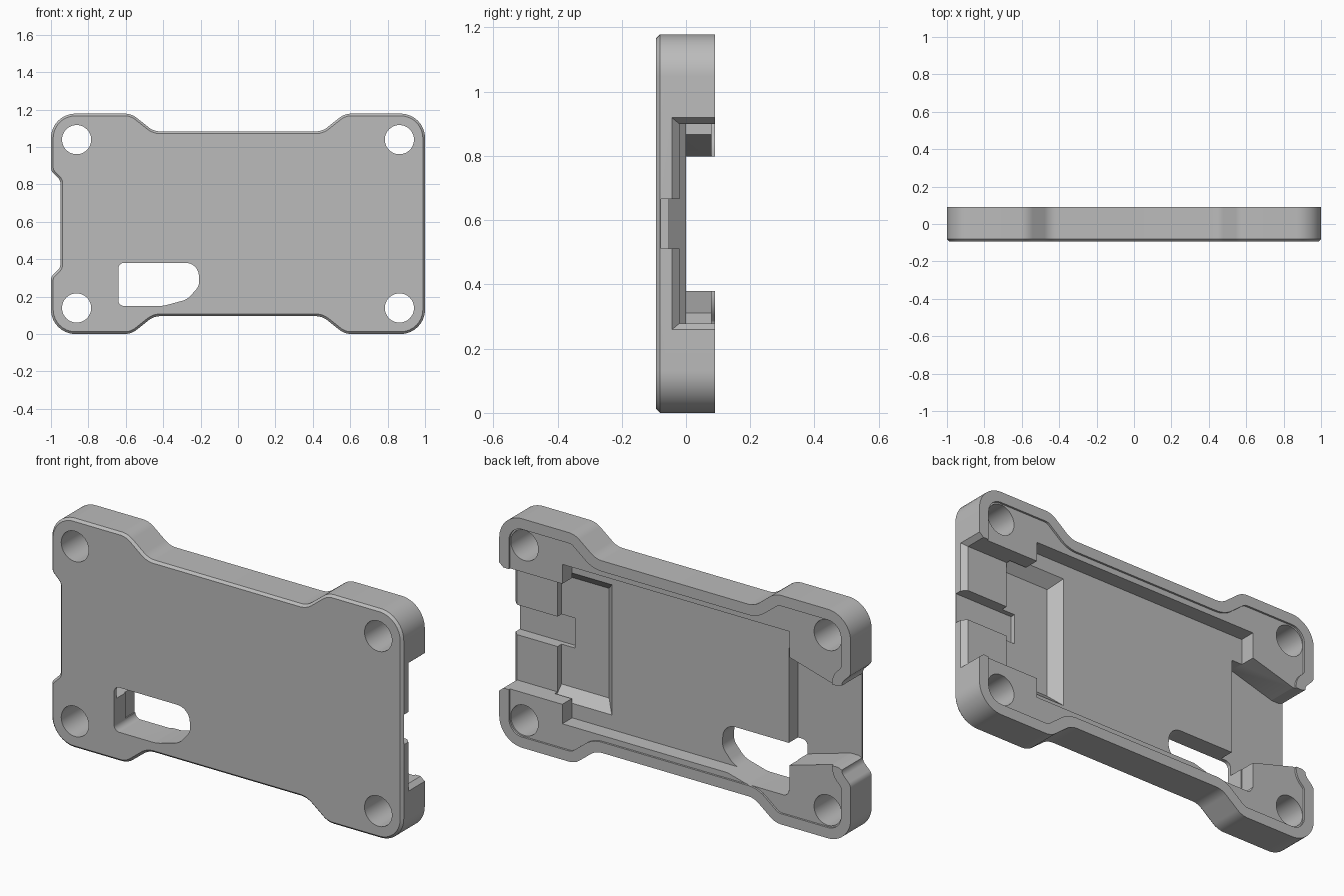
import bpy, bmesh, math
from mathutils import Vector

if "Cube" in bpy.data.objects:
    bpy.data.objects.remove(bpy.data.objects["Cube"], do_unlink=True)

MID = 0.589                     # height of the horizontal centre line
FRONT, BACK = -0.093, 0.09
OUT = 0.3                       # safely outside the body

grey = bpy.data.materials.new("plain grey")
grey.use_nodes = True
grey.diffuse_color = (0.5, 0.5, 0.5, 1)
grey.node_tree.nodes["Principled BSDF"].inputs["Base Color"].default_value = (0.5, 0.5, 0.5, 1)


def directions(corners, i):
    """Unit directions of the edges entering and leaving corner i."""
    p = Vector(corners[i][:2])
    before = Vector(corners[i - 1][:2])
    after = Vector(corners[(i + 1) % len(corners)][:2])
    return (p - before).normalized(), (after - p).normalized()


def rounded(corners, steps=10):
    """Closed outline from (x, z, radius) corners, each one filleted."""
    pts = []
    for i, (x, z, r) in enumerate(corners):
        p = Vector((x, z))
        if r == 0:
            pts.append(p)
            continue
        a, b = directions(corners, i)
        half = (-a).angle(b) / 2
        centre = p + (b - a).normalized() * (r / math.sin(half))
        start = p - a * (r / math.tan(half)) - centre
        end = p + b * (r / math.tan(half)) - centre
        pts += [centre + start.lerp(end, k / steps).normalized() * r for k in range(steps + 1)]
    return pts


def inset(corners, d):
    """Move counter-clockwise filleted corners inwards by d."""
    res = []
    for i, (x, z, r) in enumerate(corners):
        a, b = directions(corners, i)
        n = Vector((-a.y - b.y, a.x + b.x)).normalized()
        move = n * d / n.dot(Vector((-a.y, a.x)))
        convex = a.x * b.y - a.y * b.x > 0
        res.append((x + move.x, z + move.y, max(0.02, r - d) if convex else r + d))
    return res


def loft(name, rings):
    """Solid through matching rings of 3D points."""
    bm = bmesh.new()
    loops = [[bm.verts.new(p) for p in ring] for ring in rings]
    n = len(loops[0])
    for lo, hi in zip(loops, loops[1:]):
        for i in range(n):
            j = (i + 1) % n
            bm.faces.new((lo[i], lo[j], hi[j], hi[i]))
    bm.faces.new(loops[0][::-1])
    bm.faces.new(loops[-1])
    bmesh.ops.recalc_face_normals(bm, faces=bm.faces[:])
    mesh = bpy.data.meshes.new(name)
    bm.to_mesh(mesh)
    bm.free()
    obj = bpy.data.objects.new(name, mesh)
    bpy.context.scene.collection.objects.link(obj)
    mesh.materials.append(grey)
    return obj


def at_y(pts, y):
    return [(p[0], y, p[1]) for p in pts]


def prism(name, pts, y0, y1=OUT):
    return loft(name, [at_y(pts, y0), at_y(pts, y1)])


def rect(x0, x1, half):
    return [(x0, MID - half), (x1, MID - half), (x1, MID + half), (x0, MID + half)]


def mouth_ring(x, y, half):
    return [(x, y, MID - half), (x, OUT, MID - half), (x, OUT, MID + half), (x, y, MID + half)]


def mirrored(half):
    """Add the reflection across the centre line to a run of corners."""
    return half + [(x, 2 * MID - z, r) for x, z, r in reversed(half)]


# Body: waisted outline with a bevelled front edge
corners = mirrored([(-0.95, 0.355, 0.04), (-1, 0.305, 0.04), (-1, 0, 0.13), (-0.57, 0, 0.1),
                    (-0.45, 0.095, 0.1), (0.45, 0.095, 0.1), (0.57, 0, 0.1), (1, 0, 0.13)])
outline = rounded(corners)
body = loft("case_plate", [at_y(rounded(inset(corners, 0.012)), FRONT),
                           at_y(outline, FRONT + 0.012), at_y(outline, BACK)])

cutters = []

# Shallow ledge inside the rim
cutters.append(prism("rim_ledge", rounded(inset(corners, 0.055)), 0.08))

# Main tray
cutters.append(prism("tray", rect(-0.645, 0.648, 0.41), 0))

# Connector mouth with flared edges
cutters.append(loft("connector_mouth", [mouth_ring(0.5, -0.02, 0.31),
                                        mouth_ring(0.976, -0.02, 0.31),
                                        mouth_ring(1.024, -0.068, 0.35)]))

# Sunken connector pocket with sloping sides
cutters.append(loft("connector_pocket", [at_y(rect(0.475, 0.745, 0.282), -0.053),
                                         at_y(rect(0.419, 0.745, 0.338), 0.003)]))

# Centre slot in the mouth
cutters.append(prism("centre_slot", rect(0.67, 1.1, 0.077), -0.078))

# Cable channel that narrows towards the other end
channel = mirrored([(-1.1, 0.36, 0), (-0.98, 0.36, 0), (-0.93, 0.38, 0.02),
                    (-0.886, 0.38, 0.02), (-0.64, 0.31, 0), (-0.585, 0.31, 0)])
cutters.append(prism("cable_channel", rounded(channel, 6), -0.074))

# Through opening with one rounded end
opening = [(-0.64, 0.15, 0.03), (-0.40, 0.15, 0.15), (-0.27, 0.185, 0.1),
           (-0.205, 0.26, 0.07), (-0.215, 0.38, 0.07), (-0.64, 0.38, 0.03)]
cutters.append(prism("button_opening", rounded(opening), -OUT))

# Screw holes
for sx in (-1, 1):
    for sz in (-1, 1):
        ring = [(sx * 0.863 + 0.078 * math.cos(a), MID + sz * 0.45 + 0.078 * math.sin(a))
                for a in (math.tau * k / 48 for k in range(48))]
        cutters.append(prism("screw_hole", ring, -OUT))

# Carve every cutter out of the body
bpy.context.view_layer.objects.active = body
for cutter in cutters:
    cutter.hide_render = True
    mod = body.modifiers.new(cutter.name, 'BOOLEAN')
    mod.operation = 'DIFFERENCE'
    mod.solver = 'EXACT'
    mod.object = cutter
    bpy.ops.object.modifier_apply(modifier=mod.name)
    bpy.data.objects.remove(cutter, do_unlink=True)

bpy.ops.object.select_all(action='DESELECT')
body.select_set(True)
bpy.ops.object.shade_smooth_by_angle(angle=math.radians(25))
